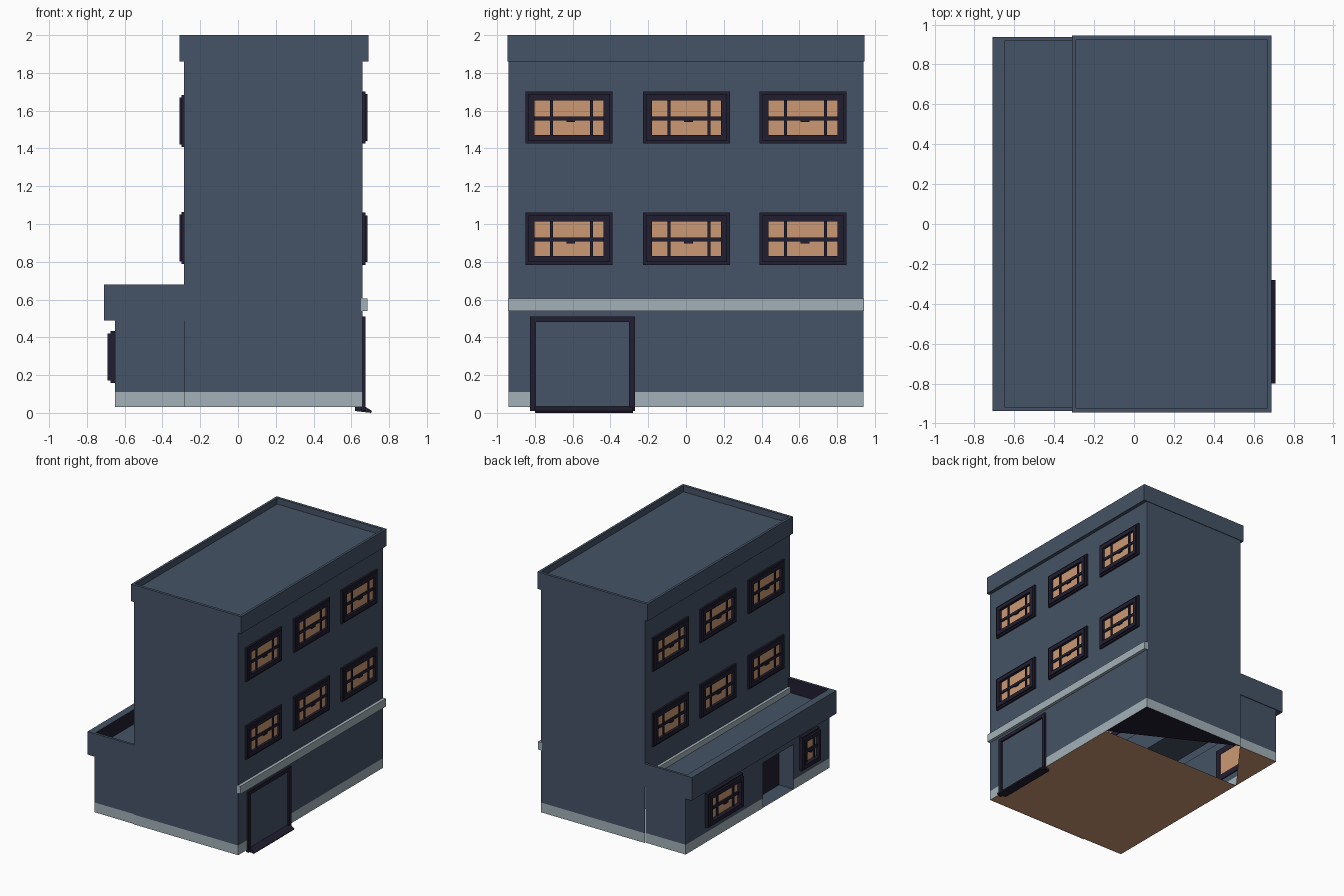
import bpy, bmesh, math

if "Cube" in bpy.data.objects:
    bpy.data.objects.remove(bpy.data.objects["Cube"])


def material(name, rgb):
    m = bpy.data.materials.new(name)
    lin = [((c / 255 + 0.055) / 1.055) ** 2.4 for c in rgb]
    m.diffuse_color = (*lin, 1)
    m.use_nodes = True
    m.node_tree.nodes["Principled BSDF"].inputs["Base Color"].default_value = m.diffuse_color
    return m


MATS = [material("slate", (69, 83, 102)), material("pale_stone", (162, 177, 184)),
        material("dark_frame", (33, 30, 48)), material("warm_glass", (203, 153, 114))]
SLATE, STONE, DARK, WARM = range(4)


def finish(name, bm):
    me = bpy.data.meshes.new(name)
    bm.to_mesh(me)
    bm.free()
    for m in MATS:
        me.materials.append(m)
    ob = bpy.data.objects.new(name, me)
    bpy.context.collection.objects.link(ob)
    return ob


def face(bm, pts, mat):
    f = bm.faces.new([bm.verts.new(p) for p in pts])
    f.material_index = mat
    return f


def box(bm, x, y, z, mat):
    r = bmesh.ops.create_cube(bm, size=1)
    for v in r["verts"]:
        v.co = [(a + b) / 2 + c * (b - a) for (a, b), c in zip((x, y, z), v.co)]
        for f in v.link_faces:
            f.material_index = mat


def walls(name, path, zs, rule):
    """Grid of wall quads along a path; rule(i, j) gives a material or None for a gap."""
    bm = bmesh.new()
    for i, (a, b) in enumerate(zip(path, path[1:])):
        for j, (z0, z1) in enumerate(zip(zs, zs[1:])):
            m = rule(i, j)
            if m is not None:
                face(bm, [(*a, z0), (*b, z0), (*b, z1), (*a, z1)], m)
    bmesh.ops.remove_doubles(bm, verts=bm.verts, dist=1e-5)
    return finish(name, bm)


def parapet(name, wall, outer, inner, z0, z1, roof, inner_mat):
    """Overhanging parapet with a sunken flat roof, each rect is x0, x1, y."""
    bm = bmesh.new()
    rings = []
    for (x0, x1, y), z in ((wall, z0), (outer, z0), (outer, z1), (inner, z1), (inner, roof)):
        rings.append([bm.verts.new(p) for p in
                      ((x0, -y, z), (x1, -y, z), (x1, y, z), (x0, y, z))])
    for k, (a, b) in enumerate(zip(rings, rings[1:])):
        for i in range(4):
            f = bm.faces.new((a[i], a[(i + 1) % 4], b[(i + 1) % 4], b[i]))
            f.material_index = inner_mat if k == 3 else SLATE
    bm.faces.new(rings[-1])
    return finish(name, bm)


# Tower walls with a pale base band, interrupted by the wide door panel
XL, XR, XE, Y, YE = -0.285, 0.66, -0.65, 0.94, 0.932
walls("tower_walls",
      [(XL, -Y), (XR, -Y), (XR, -0.8), (XR, -0.29), (XR, Y), (XL, Y), (XL, -Y)],
      [0.03, 0.11, 0.5, 1.86],
      lambda i, j: None if i == 5 and j < 2 else STONE if j == 0 and i != 2 else SLATE)

# Low extension walls with an opening for the entrance
walls("extension_walls",
      [(XL, YE), (XE, YE), (XE, -0.07), (XE, -0.465), (XE, -YE), (XL, -YE)],
      [0.03, 0.11, 0.4, 0.5],
      lambda i, j: None if i == 2 and j < 2 else STONE if j == 0 else SLATE)
XD = -0.52
walls("entrance_recess", [(XE, -0.07), (XD, -0.07), (XD, -0.465), (XE, -0.465)],
      [0.03, 0.4], lambda i, j: DARK if i == 1 else SLATE)
bm = bmesh.new()
for z in (0.034, 0.4):
    face(bm, [(XE, -0.465, z), (XD, -0.465, z), (XD, -0.07, z), (XE, -0.07, z)], SLATE)
finish("entrance_floor_and_lintel", bm)

# Roofs
parapet("tower_parapet", (XL, XR, Y), (-0.31, 0.69, 0.945), (-0.29, 0.67, 0.922),
        1.86, 2.0, 1.95, SLATE)
parapet("extension_parapet", (XE, -0.27, YE), (-0.71, -0.27, 0.938), (-0.65, -0.272, 0.918),
        0.49, 0.68, 0.56, DARK)

# Underside, partly open towards the back
bm = bmesh.new()
face(bm, [(XE, -YE, 0.03), (XE, 0.45, 0.03), (XR, 0.45, 0.03), (XR, -Y, 0.03)], WARM)
face(bm, [(XE, 0.45, 0.03), (XE, YE, 0.03), (XL, YE, 0.03)], WARM)
face(bm, [(XR, 0.45, 0.03), (XL, Y, 0.03), (XR, Y, 0.03)], DARK)
finish("underside", bm)

# Belt courses on both long sides
bm = bmesh.new()
box(bm, (XR - 0.01, 0.685), (-0.943, 0.943), (0.54, 0.605), STONE)
box(bm, (-0.308, XL + 0.01), (-0.917, 0.917), (0.54, 0.605), STONE)
finish("belt_courses", bm)

# Wide door frame and sloped sill
bm = bmesh.new()
for y in ((-0.825, -0.793), (-0.302, -0.27)):
    box(bm, (0.65, 0.675), y, (0.01, 0.51), DARK)
box(bm, (0.65, 0.675), (-0.793, -0.302), (0.48, 0.51), DARK)
finish("door_frame", bm)
bm = bmesh.new()
sill = face(bm, [(0.62, -0.8, 0.01), (0.705, -0.8, 0), (0.71, -0.8, 0.01),
                 (0.67, -0.8, 0.035), (0.62, -0.8, 0.035)], DARK)
ext = bmesh.ops.extrude_face_region(bm, geom=[sill], use_keep_orig=True)
for v in ext["geom"]:
    if isinstance(v, bmesh.types.BMVert):
        v.co.y = -0.28
bmesh.ops.recalc_face_normals(bm, faces=bm.faces)
for f in bm.faces:
    f.material_index = DARK
finish("door_sill", bm)


# Window: stepped frame, glass, bars and latch (local x points outwards)
def window_mesh(bm):
    def ring(w, h, t, depth):
        for s in (-1, 1):
            box(bm, (-0.005, depth), sorted((s * w, s * (w - t))), (-h, h), DARK)
            box(bm, (-0.005, depth), (-w + t, w - t), sorted((s * h, s * (h - t))), DARK)
    ring(0.23, 0.138, 0.03, 0.015)
    ring(0.215, 0.124, 0.033, 0.025)
    box(bm, (-0.003, 0.004), (-0.19, 0.19), (-0.115, 0.115), WARM)
    for u in (-0.092, 0.119):
        box(bm, (0, 0.012), (u - 0.008, u + 0.008), (-0.115, 0.115), DARK)
    box(bm, (0, 0.013), (-0.19, 0.19), (-0.014, 0.007), DARK)
    box(bm, (0, 0.018), (-0.013, 0.033), (-0.024, -0.01), DARK)


def window(x, y, z, left=False, width=1, depth=1):
    bm = bmesh.new()
    window_mesh(bm)
    ob = finish("window", bm)
    ob.location = (x, y, z)
    ob.rotation_euler.z = math.pi if left else 0
    ob.scale = (depth, width, 1)


for y in (-0.62, 0.003, 0.62):
    window(XR, y, 1.563)
    window(XR, y, 0.922)
    window(XL, y, 1.545, True)
    window(XL, y, 0.925, True)
window(XE, 0.45, 0.295, True, 1, 1.6)
window(XE, -0.66, 0.295, True, 0.49, 1.6)
